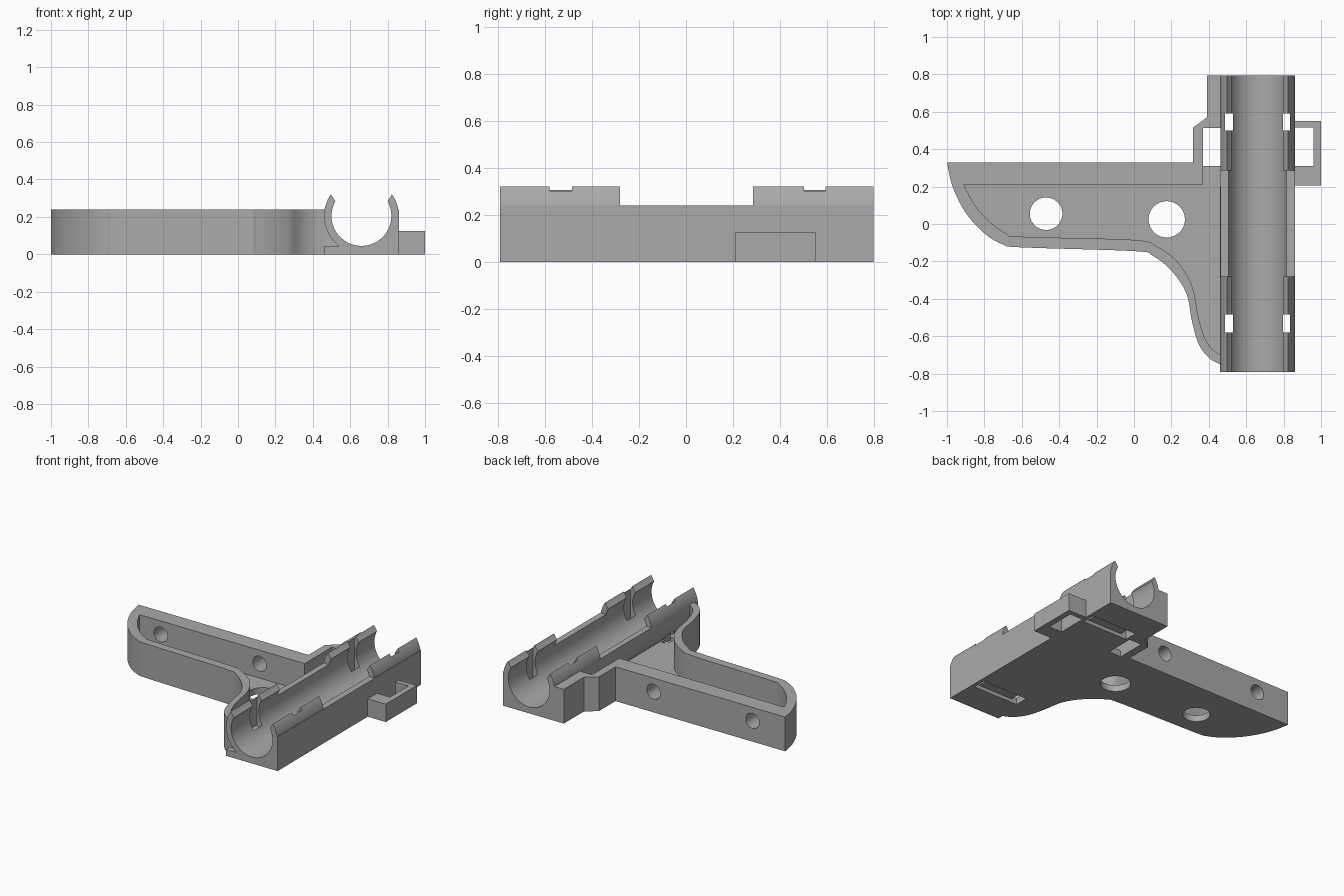
import bpy, bmesh, math
from mathutils import Vector

if "Cube" in bpy.data.objects:
    bpy.data.objects.remove(bpy.data.objects["Cube"], do_unlink=True)

grey = bpy.data.materials.new("plain grey")
grey.use_nodes = True
GREY = (0.4, 0.4, 0.4, 1)
grey.diffuse_color = GREY
grey.node_tree.nodes["Principled BSDF"].inputs["Base Color"].default_value = GREY

TOP, FLOOR = 0.24, 0.045           # tray height and floor thickness
CX, CZ = 0.66, 0.205               # axis of the tube cradle
FRONT, BACK = -0.79, 0.795


def prism(name, points, lo, hi, axis="z"):
    """Extrude a 2D outline along z, or an (x, z) outline along y."""
    def place(p, h):
        return (p[0], p[1], h) if axis == "z" else (p[0], h, p[1])
    bm = bmesh.new()
    face = bm.faces.new([bm.verts.new(place(p, lo)) for p in points])
    made = bmesh.ops.extrude_face_region(bm, geom=[face])["geom"]
    shift = Vector(place((0, 0), hi - lo))
    bmesh.ops.translate(bm, vec=shift, verts=[g for g in made if isinstance(g, bmesh.types.BMVert)])
    bmesh.ops.recalc_face_normals(bm, faces=bm.faces)
    mesh = bpy.data.meshes.new(name)
    bm.to_mesh(mesh)
    bm.free()
    mesh.materials.append(grey)
    ob = bpy.data.objects.new(name, mesh)
    bpy.context.collection.objects.link(ob)
    return ob


def box(name, x0, x1, y0, y1, z0, z1):
    return prism(name, [(x0, y0), (x1, y0), (x1, y1), (x0, y1)], z0, z1)


def rod(name, x, c, r, lo, hi, axis="z", n=64):
    ring = [(x + r * math.cos(2 * math.pi * i / n), c + r * math.sin(2 * math.pi * i / n))
            for i in range(n)]
    return prism(name, ring, lo, hi, axis)


def smooth_path(pts, steps=5):
    """Catmull-Rom curve through the points."""
    p = [Vector(q) for q in [pts[0], *pts, pts[-1]]]
    out = []
    for a, b, c, d in zip(p, p[1:], p[2:], p[3:]):
        for i in range(steps):
            t = i / steps
            out.append(0.5 * (2 * b + (c - a) * t + (2 * a - 5 * b + 4 * c - d) * t * t
                              + (3 * b - a - 3 * c + d) * t ** 3))
    return [tuple(q) for q in out] + [pts[-1]]


def combine(ob, tool, operation):
    bpy.context.view_layer.objects.active = ob
    mod = ob.modifiers.new(operation.lower(), "BOOLEAN")
    mod.operation, mod.solver, mod.object = operation, "EXACT", tool
    bpy.ops.object.modifier_apply(modifier=mod.name)
    bpy.data.objects.remove(tool, do_unlink=True)


def cut(ob, tool):
    combine(ob, tool, "DIFFERENCE")


def finish(ob):
    bpy.ops.object.select_all(action="DESELECT")
    ob.select_set(True)
    bpy.context.view_layer.objects.active = ob
    bpy.ops.object.shade_smooth_by_angle(angle=math.radians(30))


# Tray: curved outer wall, straight back wall and stepped rear block
outer = smooth_path([(-1, 0.33), (-0.97, 0.2), (-0.9, 0.06), (-0.8, -0.05), (-0.7, -0.11),
                     (-0.6, -0.125), (0, -0.145), (0.1, -0.17), (0.2, -0.25), (0.28, -0.37),
                     (0.31, -0.52), (0.345, -0.64), (0.4, -0.715), (0.46, -0.75)])
rear = [(CX, -0.75), (CX, BACK), (0.39, BACK), (0.39, 0.57), (0.315, 0.515), (0.315, 0.33)]
body = prism("bracket_body", outer + rear, 0, TOP)

# Pocket inside the tray
inner = smooth_path([(-0.91, 0.21), (-0.85, 0.1), (-0.77, 0.01), (-0.68, -0.052), (-0.6, -0.068),
                     (0, -0.085), (0.12, -0.12), (0.23, -0.2), (0.31, -0.33), (0.345, -0.5),
                     (0.375, -0.6), (0.41, -0.66), (0.46, -0.7)])
cut(body, prism("pocket", inner + [(0.6, -0.7), (0.6, 0.21)], FLOOR, 0.5))

# Tube cradle: round sleeve, flat base and square right side
combine(body, box("cradle_base", 0.46, 0.86, FRONT, BACK, 0, FLOOR), "UNION")
combine(body, box("cradle_side", CX, 0.86, FRONT, BACK, 0, TOP), "UNION")
combine(body, rod("cradle_sleeve", CX, CZ, 0.2, FRONT, BACK, "y", 96), "UNION")
cut(body, rod("channel", CX, CZ, 0.16, -1, 1, "y", 96))

# Open the sleeve into snap clips and lower its middle
mouth = [(CX, 0.2), (0.52, 0.285), (0.42, 0.437), (0.9, 0.437), (0.8, 0.285)]
cut(body, prism("mouth", mouth, -1, 1, "y"))
cut(body, box("clip_gap", 0.42, 0.9, -0.28, 0.285, TOP, 0.5))

# Tie slots: vertical on both sides, joined underneath
for y0, y1 in ((-0.58, -0.485), (0.5, 0.592)):
    cut(body, box("slot_left", 0.487, 0.528, y0, y1, -0.1, 0.5))
    cut(body, box("slot_right", 0.797, 0.835, y0, y1, -0.1, 0.5))
    cut(body, box("slot_under", 0.487, 0.835, y0, y1, -0.1, 0.025))

# Left strap opening, reached from the pocket
cut(body, box("strap_channel", 0.37, 0.462, 0.2, 0.512, FLOOR, 0.5))
cut(body, box("strap_hole", 0.37, 0.465, 0.31, 0.512, -0.1, 0.1))

# Round holes in the floor and in the back wall
for x, y, r in ((-0.47, 0.055, 0.087), (0.175, 0.025, 0.097)):
    cut(body, rod("floor_hole", x, y, r, -0.1, 0.1))
for x in (-0.746, 0.02):
    cut(body, rod("wall_hole", x, 0.145, 0.052, 0.15, 0.4, "y", 48))
finish(body)

# Right strap loop
loop = box("right_strap_loop", 0.858, 1, 0.207, 0.55, 0, 0.125)
cut(loop, box("loop_hole", 0.8, 0.96, 0.31, 0.515, -0.1, 0.3))
finish(loop)
